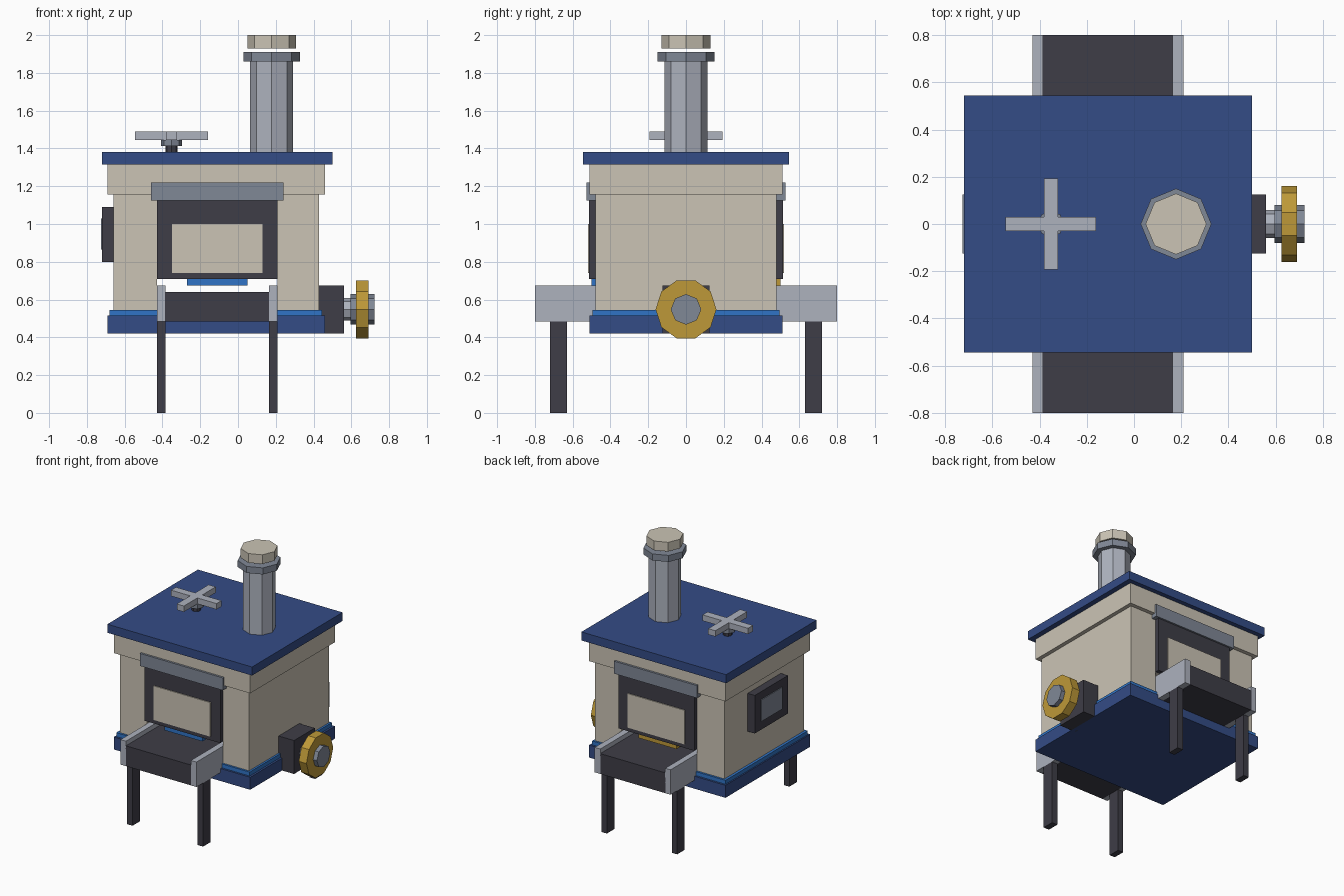
import bpy, bmesh
from math import pi
from mathutils import Matrix

cube = bpy.data.objects.get("Cube")
if cube:
    bpy.data.objects.remove(cube, do_unlink=True)


def material(name, *rgb):
    col = [(v / 255 / 12.92 if v < 11 else ((v / 255 + 0.055) / 1.055) ** 2.4) for v in rgb] + [1]
    m = bpy.data.materials.new(name)
    m.use_nodes = True
    m.diffuse_color = col
    m.node_tree.nodes["Principled BSDF"].inputs["Base Color"].default_value = col
    return m


BEIGE = material("beige enamel", 203, 196, 181)
NAVY = material("navy blue", 52, 76, 134)
BLUE = material("bright blue", 48, 116, 198)
DARK = material("dark iron", 62, 61, 71)
LIGHT = material("light steel", 173, 178, 190)
STEEL = material("grey steel", 128, 136, 150)
GOLD = material("gold", 190, 153, 56)


def finish(name, bm, mat):
    bmesh.ops.recalc_face_normals(bm, faces=bm.faces)
    mesh = bpy.data.meshes.new(name)
    bm.to_mesh(mesh)
    bm.free()
    mesh.materials.append(mat)
    obj = bpy.data.objects.new(name, mesh)
    bpy.context.scene.collection.objects.link(obj)
    return obj


def box(name, mat, x, y, z):
    """Box from (min, max) ranges on each axis."""
    bm = bmesh.new()
    bmesh.ops.create_cube(bm, size=1)
    for v in bm.verts:
        v.co = [r[0] if c < 0 else r[1] for c, r in zip(v.co, (x, y, z))]
    return finish(name, bm, mat)


def prism(name, mat, radius, start, end, centre, axis="z", sides=8):
    """Regular prism along z at (x, y), or along x at (y, z)."""
    bm = bmesh.new()
    bmesh.ops.create_cone(bm, cap_ends=True, segments=sides, radius1=radius,
                          radius2=radius, depth=end - start)
    mid = (start + end) / 2
    if axis == "x":
        mat4 = Matrix.Translation((mid, *centre)) @ Matrix.Rotation(pi / 2, 4, "Y")
    else:
        mat4 = Matrix.Translation((*centre, mid))
    bm.transform(mat4)
    return finish(name, bm, mat)


# Body: arch profile with a tunnel running front to back
bm = bmesh.new()
arch = [(-.66, .5), (-.43, .5), (-.43, .71), (.21, .71), (.21, .5),
        (.43, .5), (.43, 1.2), (-.66, 1.2)]
face = bm.faces.new([bm.verts.new((x, -.48, z)) for x, z in arch])
ext = bmesh.ops.extrude_face_region(bm, geom=[face])["geom"]
bmesh.ops.translate(bm, vec=(0, .96, 0),
                    verts=[g for g in ext if isinstance(g, bmesh.types.BMVert)])
finish("furnace_body", bm, BEIGE)

# Stacked trims around the body
box("base_plate", NAVY, (-.69, .46), (-.51, .51), (.42, .515))
box("base_strip", BLUE, (-.68, .445), (-.495, .495), (.51, .545))
box("upper_trim", BEIGE, (-.69, .46), (-.51, .51), (1.155, 1.32))
box("lid", NAVY, (-.72, .5), (-.545, .545), (1.315, 1.38))

# Conveyor with side rails and legs
box("conveyor_bed", DARK, (-.387, .165), (-.8, .8), (.485, .64))
for side, x in (("left", (.163, .21)), ("right", (-.43, -.385))):
    box(f"{side}_rail", LIGHT, x, (-.8, .8), (.485, .675))
    for end, y in (("front", (-.72, -.63)), ("back", (.63, .72))):
        box(f"{end}_{side}_leg", DARK, x, y, (0, .485))

# Doors on both ends, each with a panel, a hood and a marker bar
for end, s, bar in (("front", -1, BLUE), ("back", 1, GOLD)):
    def span(a, b):
        return sorted((s * a, s * b))
    box(f"{end}_door_frame", DARK, (-.43, .21), span(.47, .513), (.71, 1.125))
    box(f"{end}_door_panel", BEIGE, (-.35, .13), span(.5, .52), (.74, 1))
    box(f"{end}_hood", STEEL, (-.46, .24), span(.47, .526), (1.125, 1.22))
    box(f"{end}_marker_bar", bar, (-.27, .05), span(.45, .5), (.675, .712))

# Side window
box("window_frame", DARK, (-.72, -.65), (-.2, .2), (.8, 1.09))
box("window_pane", STEEL, (-.726, -.7), (-.125, .125), (.865, 1.03))

# Hand wheel on a gearbox
hub = (0, .548)
box("gearbox", DARK, (.42, .56), (-.125, .125), (.42, .675))
prism("wheel_axle", LIGHT, .06, .55, .6, hub, "x")
prism("wheel_hub", STEEL, .081, .595, .722, hub, "x")
prism("hand_wheel", GOLD, .161, .625, .69, hub, "x", 10)

# Chimney with collar and raised cap
flue = (.178, 0)
prism("chimney_pipe", LIGHT, .114, 1.37, 1.88, flue)
prism("chimney_collar", STEEL, .15, 1.86, 1.91, flue)
prism("chimney_cap", BEIGE, .129, 1.93, 2, flue)

# Cross-shaped valve handle on the lid
valve = (-.352, 0)
prism("valve_stem", DARK, .032, 1.37, 1.42, valve)
prism("valve_collar", STEEL, .056, 1.412, 1.446, valve)
bm = bmesh.new()
n, f = .03, .192
cross = [(n, n), (n, f), (-n, f), (-n, n), (-f, n), (-f, -n),
         (-n, -n), (-n, -f), (n, -f), (n, -n), (f, -n), (f, n)]
face = bm.faces.new([bm.verts.new((x + valve[0], y, 1.445)) for x, y in cross])
ext = bmesh.ops.extrude_face_region(bm, geom=[face])["geom"]
bmesh.ops.translate(bm, vec=(0, 0, .045),
                    verts=[g for g in ext if isinstance(g, bmesh.types.BMVert)])
finish("valve_handle", bm, LIGHT)
